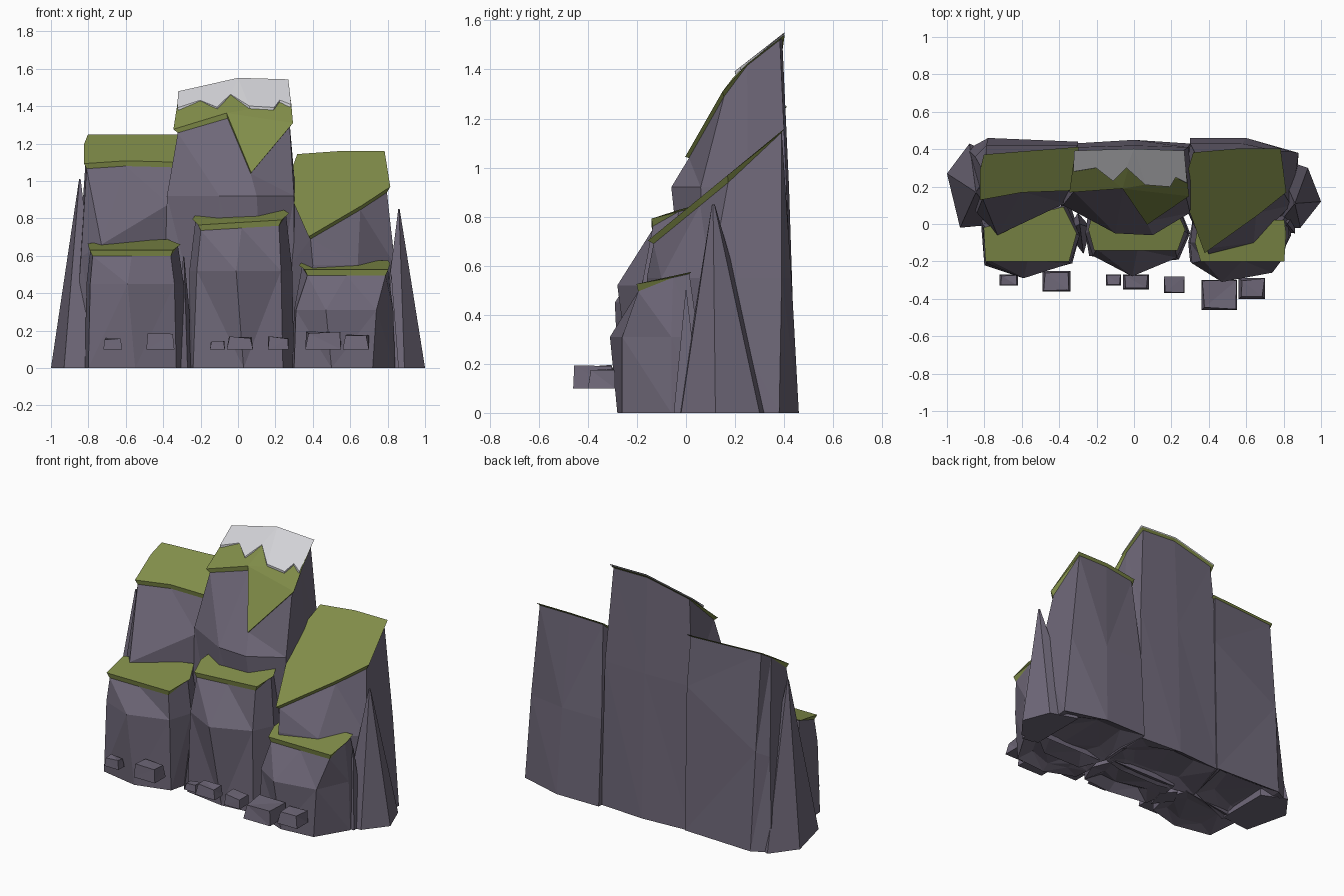
import bpy
import bmesh
import random

random.seed(4)

old = bpy.data.objects.get("Cube")
if old:
    bpy.data.objects.remove(old, do_unlink=True)


def make_material(name, red, green, blue):
    mat = bpy.data.materials.new(name)
    colour = (red, green, blue, 1)
    mat.diffuse_color = colour
    mat.use_nodes = True
    mat.node_tree.nodes["Principled BSDF"].inputs["Base Color"].default_value = colour
    return mat


ROCK = make_material("purple grey rock", .157, .137, .188)
GRASS = make_material("moss green grass", .22, .267, .067)
SNOW = make_material("pale snow", .66, .66, .69)


def loft(name, rings, material):
    """Skin a stack of equal-sized rings of points and close both ends."""
    bm = bmesh.new()
    loops = [[bm.verts.new(point) for point in ring] for ring in rings]
    count = len(loops[0])
    for low, high in zip(loops, loops[1:]):
        for i in range(count):
            j = (i + 1) % count
            bm.faces.new((low[i], low[j], high[j], high[i]))
    bm.faces.new(list(reversed(loops[0])))
    bm.faces.new(loops[-1])
    bmesh.ops.recalc_face_normals(bm, faces=bm.faces[:])
    bmesh.ops.triangulate(bm, faces=bm.faces[:])
    mesh = bpy.data.meshes.new(name)
    bm.to_mesh(mesh)
    bm.free()
    mesh.materials.append(material)
    obj = bpy.data.objects.new(name, mesh)
    bpy.context.scene.collection.objects.link(obj)


def tier(outline, plane, grow, drop):
    """Ring on a sloping plane, scaled about its middle; the drop fades at the back."""
    cx = sum(p[0] for p in outline) / len(outline)
    cy = sum(p[1] for p in outline) / len(outline)
    ring = []
    for x, y in outline:
        px, py = cx + (x - cx) * grow, cy + (y - cy) * grow
        ring.append((px, py, plane(px, py) - (drop if y < cy else drop * .2)))
    return ring


def rough_floor(x, y):
    return random.uniform(.01, .06)


def pillar(name, base, middle, middle_plane, top, plane):
    """Faceted rock column with a rough hollow foot, under an overhanging grassy slope."""
    neck = tier(top, plane, .95, .032)
    waist = [(x, y, middle_plane(x, y)) for x, y in middle]
    foot = [(x, y, 0) for x, y in base]
    loft(name + "_rock", [tier(base, rough_floor, .6, 0), foot, waist, neck], ROCK)
    loft(name + "_grass", [neck, tier(top, plane, 1.015, 0)], GRASS)


def spike(name, base, apex):
    """Narrow leaning shard that ends in a small blunt tip."""
    ax, ay, az = apex
    tip = [(ax + (x - ax) * .03, ay + (y - ay) * .03, az) for x, y in base]
    loft(name, [[(x, y, 0) for x, y in base], tip], ROCK)


# Front row of short pillars
pillar(
    "front_right_pillar",
    [(-.8, -.22), (-.55, -.27), (-.33, -.21), (-.29, -.05), (-.34, .1), (-.82, .03)],
    [(-.79, -.21), (-.59, -.29), (-.34, -.21), (-.29, -.06), (-.36, .1), (-.81, 0)],
    lambda x, y: .45,
    [(-.79, -.2), (-.57, -.2), (-.35, -.2), (-.31, -.05), (-.38, .09), (-.8, -.02)],
    lambda x, y: .67 + .2 * y,
)
pillar(
    "front_middle_pillar",
    [(-.24, -.17), (.03, -.21), (.24, -.19), (.3, -.05), (.24, .1), (-.24, .1), (-.26, -.05)],
    [(-.22, -.17), (-.01, -.28), (.23, -.18), (.29, -.05), (.24, .1), (-.24, .1), (-.26, -.05)],
    lambda x, y: .52,
    [(-.21, -.14), (.02, -.14), (.23, -.14), (.27, -.03), (.22, .08), (-.22, .05), (-.24, -.03)],
    lambda x, y: .82 + .3 * y + .06 * x,
)
pillar(
    "front_left_pillar",
    [(.3, -.2), (.5, -.28), (.72, -.26), (.84, -.06), (.82, .05), (.32, .05), (.29, -.1)],
    [(.31, -.21), (.47, -.31), (.74, -.26), (.83, -.06), (.82, .05), (.32, .05), (.3, -.1)],
    lambda x, y: .31,
    [(.36, -.2), (.58, -.2), (.8, -.2), (.81, -.05), (.8, .02), (.35, .02), (.33, -.1)],
    lambda x, y: .57 + .22 * y,
)

# Back row of tall pillars; the right one leans out to a low corner
pillar(
    "back_right_pillar",
    [(-.88, .1), (-.73, -.02), (-.4, .12), (-.3, .44), (-.78, .46), (-.89, .4)],
    [(-.84, .06), (-.73, -.06), (-.37, .11), (-.3, .42), (-.79, .42), (-.85, .36)],
    lambda x, y: .66 + .6 * (x + .73),
    [(-.82, .13), (-.6, .17), (-.33, .18), (-.3, .41), (-.8, .37), (-.82, .29)],
    lambda x, y: .97 + .64 * y - .05 * x,
)


def peak_plane(x, y):
    """Steep grassy front that eases off towards the summit."""
    return min(1.05 + 1.75 * y, 1.228 + .78 * y) + min(0, .2 * x)


pillar(
    "back_middle_pillar",
    [(-.4, .1), (-.15, .04), (.15, .04), (.3, .08), (.31, .25), (.3, .43), (0, .45), (-.33, .43)],
    [(-.38, .1), (-.1, -.05), (.1, -.06), (.3, .06), (.31, .25), (.29, .41), (0, .42), (-.33, .41)],
    lambda x, y: .92,
    [(-.34, .17), (-.06, .19), (.07, 0), (.29, .15), (.28, .25), (.26, .39), (0, .4), (-.31, .39)],
    peak_plane,
)
pillar(
    "back_left_pillar",
    [(.36, -.1), (.64, -.1), (.86, .08), (.88, .38), (.6, .46), (.3, .46), (.28, .1)],
    [(.4, -.16), (.64, -.1), (.84, .1), (.83, .39), (.58, .43), (.3, .43), (.28, .08)],
    lambda x, y: .55,
    [(.38, -.15), (.66, .05), (.81, .17), (.78, .4), (.55, .4), (.32, .38), (.26, .18)],
    lambda x, y: .83 + .82 * y,
)


# Snow with a jagged lower edge on the peak
def snow_plane(x, y):
    return peak_plane(x, y) + .01


snow_edge = [(-.32, .28), (-.2, .3), (-.11, .23), (-.04, .3), (.06, .21), (.19, .2), (.22, .25),
             (.28, .22), (.265, .39), (0, .4), (-.315, .39)]
loft("peak_snow", [tier(snow_edge, snow_plane, 1, .015), tier(snow_edge, snow_plane, 1.015, 0)], SNOW)

# Leaning shards at both ends and in the gaps
spike("right_end_shard", [(-1, .27), (-.93, -.02), (-.72, 0), (-.72, .36), (-.88, .43)], (-.845, .17, 1.01))
spike("left_end_shard", [(.75, -.03), (.89, -.02), (1, .12), (.93, .3), (.75, .36)], (.86, .11, .85))
spike("right_gap_shard", [(-.36, -.04), (-.27, -.16), (-.23, -.02), (-.3, .06)], (-.29, .0, .6))
spike("left_gap_shard", [(.78, -.04), (.86, -.05), (.86, .06), (.78, .06)], (.82, 0, .5))

# Small boulders along the front: x range, y range, top height
boulders = [
    (-.72, -.62, -.33, -.27, .16), (-.49, -.34, -.36, -.25, .19),
    (-.15, -.07, -.33, -.27, .15), (-.06, .08, -.35, -.27, .17),
    (.16, .27, -.37, -.28, .17), (.36, .55, -.46, -.3, .2), (.56, .7, -.4, -.29, .18),
]
for number, (x0, x1, y0, y1, top) in enumerate(boulders):
    corners = [(x0, y0), (x1, y0), (x1, y1), (x0, y1)]
    mx, my = (x0 + x1) / 2, (y0 + y1) / 2
    upper = []
    for x, y in corners:
        shrink = random.uniform(.75, 1)
        upper.append((mx + (x - mx) * shrink, my + (y - my) * shrink, top - random.uniform(0, .015)))
    loft(f"boulder_{number + 1}", [[(x, y, .1) for x, y in corners], upper], ROCK)
